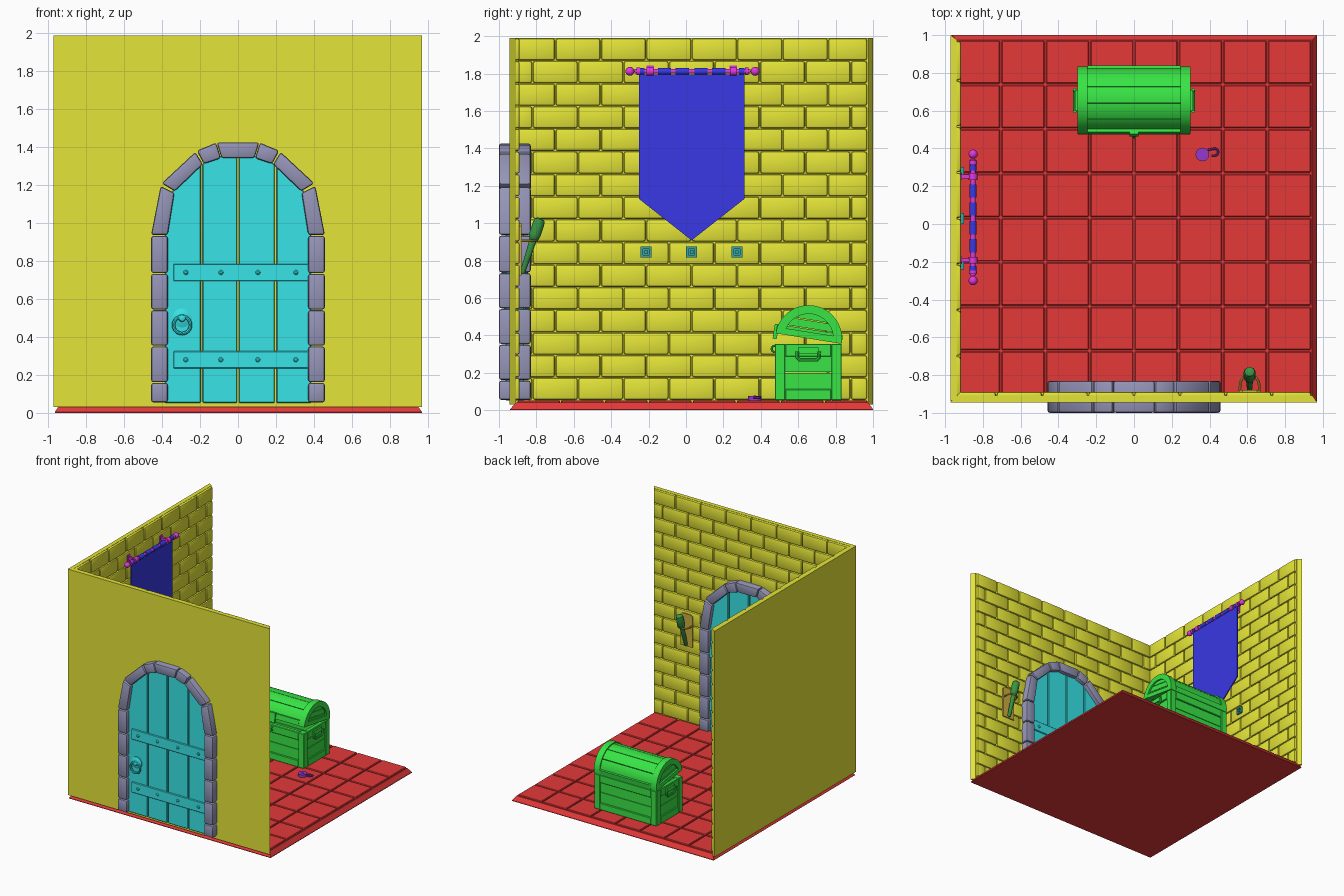
import bpy, bmesh, math
from mathutils import Matrix, Vector
from math import sin, cos, pi

if "Cube" in bpy.data.objects:
    bpy.data.objects.remove(bpy.data.objects["Cube"])

YELLOW, RED, CYAN, SLATE = (.78, .78, .04, 1), (.78, .04, .04, 1), (.04, .78, .8, 1), (.3, .3, .48, 1)
GREEN, BLUE, MAGENTA, DARK = (.04, .78, .06, 1), (.04, .04, .78, 1), (.75, .04, .75, 1), (.04, .3, .06, 1)
BROWN, TEAL, PURPLE = (.6, .42, .05, 1), (.04, .38, .36, 1), (.3, .04, .6, 1)
mats = {}


def finish(name, bm, color, bevel=0, segs=2):
    if bevel:
        bmesh.ops.bevel(bm, geom=bm.edges[:], offset=bevel, segments=segs, profile=.5, affect='EDGES')
    bmesh.ops.recalc_face_normals(bm, faces=bm.faces[:])
    me = bpy.data.meshes.new(name)
    for f in bm.faces:
        f.smooth = True
    bm.to_mesh(me)
    bm.free()
    me.set_sharp_from_angle(angle=math.radians(32))
    if color not in mats:
        mats[color] = bpy.data.materials.new("paint")
        mats[color].diffuse_color = color
    me.materials.append(mats[color])
    ob = bpy.data.objects.new(name, me)
    bpy.context.collection.objects.link(ob)
    return ob


def prism(bm, pts, a, b, axis):
    put = {'x': lambda p, d: (d, p[0], p[1]), 'y': lambda p, d: (p[0], d, p[1]), 'z': lambda p, d: (p[0], p[1], d)}[axis]
    A = [bm.verts.new(put(p, a)) for p in pts]
    B = [bm.verts.new(put(p, b)) for p in pts]
    n = len(pts)
    bm.faces.new(A)
    bm.faces.new(B[::-1])
    for i in range(n):
        bm.faces.new((A[i], B[i], B[(i + 1) % n], A[(i + 1) % n]))


def box(bm, x0, x1, y0, y1, z0, z1):
    prism(bm, [(x0, y0), (x1, y0), (x1, y1), (x0, y1)], z0, z1, 'z')


def skin(bm, rings, closed=False):
    n = len(rings[0])
    k = len(rings)
    for i in range(k if closed else k - 1):
        a, b = rings[i], rings[(i + 1) % k]
        for j in range(n):
            bm.faces.new((a[j], a[(j + 1) % n], b[(j + 1) % n], b[j]))
    if not closed:
        bm.faces.new(rings[0])
        bm.faces.new(rings[-1][::-1])


def lathe(bm, prof, at, direction, n=16):
    M = Matrix.Translation(at) @ Vector(direction).to_track_quat('Z', 'Y').to_matrix().to_4x4()
    skin(bm, [[bm.verts.new(M @ Vector((r * cos(2 * pi * j / n), r * sin(2 * pi * j / n), h))) for j in range(n)] for r, h in prof])


def tube(bm, pts, r, normal, closed=False, n=8):
    P = [Vector(p) for p in pts]
    N = Vector(normal)
    rings = []
    for i, p in enumerate(P):
        a = P[i - 1] if (i or closed) else p
        b = P[(i + 1) % len(P)] if (closed or i < len(P) - 1) else p
        s = (b - a).normalized().cross(N)
        rings.append([bm.verts.new(p + r * (cos(2 * pi * j / n) * s + sin(2 * pi * j / n) * N)) for j in range(n)])
    skin(bm, rings, closed)


def arc(cx, cy, r, a0, a1, n):
    return [(cx + r * cos(a0 + (a1 - a0) * i / n), cy + r * sin(a0 + (a1 - a0) * i / n)) for i in range(n + 1)]


# Floor slab with sloped rim, and tiles
bm = bmesh.new()
low = [(-.965, -.94), (.97, -.94), (.97, 1), (-.965, 1)]
top = [(-.94, -.91), (.943, -.91), (.943, .974), (-.94, .974)]
skin(bm, [[bm.verts.new((x, y, z)) for x, y in q] for q, z in ((low, 0), (low, .005), (top, .042))])
finish("floor_slab", bm, RED)
bm = bmesh.new()
for i in range(8):
    for j in range(8):
        x, y = -.94 + .235 * i, -.906 + .235 * j
        box(bm, x + .004, x + .231, y + .004, y + .231, .02, .053)
finish("floor_tiles", bm, RED, .005, 1)

# Two brick walls: u runs along the wall, d is the depth inwards
for name, put in (("front_wall", lambda u, d: (u, -.945 + d)), ("left_wall", lambda u, d: (-.972 + d, u + .03))):
    bm = bmesh.new()
    prism(bm, [put(*p) for p in ((-.972, 0), (.97, 0), (.945, .036), (-.94, .036))], .03, 1.99, 'z')
    finish(name, bm, YELLOW)
    bm = bmesh.new()
    for r in range(16):
        z = .053 + r * .121
        off = 0 if r % 2 else .1215
        joints = [-.94] + [k * .243 + off for k in range(-5, 5) if abs(k * .243 + off) < .9] + [.94]
        for u0, u1 in zip(joints, joints[1:]):
            q = [put(u, d) for u, d in ((u0 + .002, .01), (u1 - .002, .01), (u1 - .002, .056), (u0 + .002, .056))]
            prism(bm, q, z + .002, z + .12, 'z')
    finish(name + "_bricks", bm, YELLOW, .013, 2)

# Door frame stones: jambs and arch, mirrored
bm = bmesh.new()
levels = [.053, .16, .352, .543, .735, .935]
arch = [((.458, .938), (.408, 1.195), (.335, 1.16), (.37, .938)),
        ((.402, 1.21), (.225, 1.375), (.185, 1.31), (.333, 1.168)),
        ((.217, 1.382), (.115, 1.424), (.09, 1.342), (.18, 1.312))]
for s in (1, -1):
    for z0, z1 in zip(levels, levels[1:]):
        prism(bm, [(s * .37, z0 + .002), (s * .458, z0 + .002), (s * .458, z1 - .002), (s * .37, z1 - .002)], -1, -.83, 'y')
    for q in arch:
        prism(bm, [(s * x, z) for x, z in q], -1, -.83, 'y')
prism(bm, [(-.112, 1.426), (.112, 1.426), (.087, 1.343), (-.087, 1.343)], -1, -.83, 'y')
finish("door_frame", bm, SLATE, .013, 2)

# Door planks cut to the arch
curve = [(-.385, .95), (-.345, 1.17), (-.185, 1.315), (-.09, 1.352), (.09, 1.352), (.185, 1.315), (.345, 1.17), (.385, .95)]


def arch_z(x):
    for (a, za), (b, zb) in zip(curve, curve[1:]):
        if a <= x <= b:
            return za + (zb - za) * (x - a) / (b - a)


bm = bmesh.new()
for x0, x1 in ((-.385, -.196), (-.186, -.005), (.005, .193), (.203, .385)):
    mid = [p for p in curve if x0 + .005 < p[0] < x1 - .005]
    prism(bm, [(x1, .053), (x0, .053), (x0, arch_z(x0))] + mid + [(x1, arch_z(x1))], -.965, -.865, 'y')
finish("door_planks", bm, CYAN, .004, 1)

# Straps, rivets and ring handles on both door faces
straps, iron = bmesh.new(), bmesh.new()
for s in (-1, 1):
    face = -.915 + s * .048
    for z in (.28, .74):
        box(straps, -.34, .38, *sorted((face, face + s * .014)), z - .046, z + .046)
        for x in (-.275, -.09, .105, .305):
            lathe(iron, [(.013, 0), (.012, .004), (.006, .009)], (x, face + s * .013, z), (0, s, 0), 12)
    lathe(iron, [(.05, 0), (.05, .008), (.035, .014), (.02, .018), (.016, .03), (.005, .033)], (-.295, face, .5), (0, s, 0), 20)
    tube(iron, [(x, face + s * .022, z) for x, z in arc(-.295, .463, .045, 0, 2 * pi, 24)[:-1]], .009, (0, 1, 0), True)
finish("door_straps", straps, CYAN, .004, 1)
finish("door_handles_and_rivets", iron, CYAN)

# Torch and its bracket
bm = bmesh.new()
prism(bm, [(.555, .72), (.67, .72), (.67, .985), (.65, 1.0), (.575, 1.0), (.555, .985)], -.9, -.88, 'y')
tube(bm, [(.56, -.885, .905)] + [(x, y, .905) for x, y in arc(.612, -.85, .05, pi, 0, 12)] + [(.664, -.885, .905)], .007, (0, 0, 1))
finish("torch_bracket", bm, BROWN)
bm = bmesh.new()
lathe(bm, [(.01, 0), (.014, .01), (.02, .19), (.028, .2), (.032, .22), (.032, .285), (.026, .305), (.012, .312)],
      (.612, -.876, .73), (0, .31, .95), 14)
finish("torch", bm, DARK)

# Banner cloth with loops
X, Z = -.852, 1.812
bm = bmesh.new()
prism(bm, [(-.252, 1.795), (-.252, 1.13), (.03, .908), (.313, 1.13), (.313, 1.795)], X - .005, X + .005, 'x')
for y in (-.237, -.115, -.02, .08, .175, .298):
    w = .014 if abs(y - .03) > .25 else .035
    lathe(bm, [(.019, -w), (.019, w)], (X, y, Z), (0, 1, 0), 14)
    box(bm, X - .005, X + .005, y - w, y + w, 1.785, 1.81)
finish("banner", bm, BLUE)

# Banner pole, end knobs and wall brackets
bm = bmesh.new()
lathe(bm, [(.013, -.31), (.013, .31)], (X, .035, Z), (0, 1, 0))
for s in (-1, 1):
    ball = [(max(.002, .024 * sin(pi * i / 8)), -.024 * cos(pi * i / 8)) for i in range(9)]
    lathe(bm, ball, (X, .035 + s * .335, Z), (0, s, 0))
    lathe(bm, [(.021, -.01), (.021, .01)], (X, .035 + s * .29, Z), (0, s, 0))
    y = .03 + s * .222
    box(bm, -.93, X + .005, y - .01, y + .01, Z - .01, Z + .014)
    box(bm, -.925, -.91, y - .02, y + .02, Z - .03, Z + .03)
    lathe(bm, [(.023, -.018), (.023, .018)], (X, y, Z), (0, 1, 0))
finish("banner_pole", bm, MAGENTA)

# Square wall sockets under the banner
bm = bmesh.new()
for y in (-.213, .03, .273):
    z = .845
    box(bm, -.925, -.909, y - .02, y + .02, z - .02, z + .02)
    for s in (-1, 1):
        box(bm, -.925, -.9, *sorted((y + s * .016, y + s * .029)), z - .029, z + .029)
        box(bm, -.925, -.9, y - .017, y + .017, *sorted((z + s * .016, z + s * .029)))
    box(bm, -.925, -.9, y - .009, y + .009, z - .009, z + .009)
finish("wall_sockets", bm, TEAL)

# Chest body: posts and rails around recessed boards
x1, y0, y1, zb, zt, w = .3, .475, .832, .053, .355, .055
bm, boards = bmesh.new(), bmesh.new()
for x in (-x1, x1 - w):
    for y in (y0, y1 - w):
        box(bm, x, x + w, y, y + w, zb, zt)
for za, zc in ((zb, zb + .06), (zt - .068, zt)):
    for y in (y0, y1 - .035):
        box(bm, -x1 + w, x1 - w, y, y + .035, za, zc)
    for x in (-x1, x1 - .035):
        box(bm, x, x + .035, y0 + w, y1 - w, za, zc)
finish("chest_frame", bm, GREEN, .004, 1)
for za, zc in ((.1, .199), (.203, .3)):
    for y in (y0 + .012, y1 - .03):
        box(boards, -x1 + .04, x1 - .04, y, y + .018, za, zc)
    for x in (-x1 + .012, x1 - .03):
        box(boards, x, x + .018, y0 + .04, y1 - .04, za, zc)
box(boards, -.28, .28, y0 + .02, y1 - .02, .055, .075)
finish("chest_boards", boards, GREEN)

# Chest lid: barrel top tilted open on the back edge
cy, R = (y0 + y1) / 2, .1785
bm = bmesh.new()
for s in (-1, 1):
    prism(bm, arc(cy, zt, R, 0, pi, 24) + arc(cy, zt, .132, pi, 0, 24), s * .245, s * .3, 'x')
    for h0, h1 in ((0, .05), (.054, .096), (.1, .138)):
        a, b = math.asin(h0 / .14), math.asin(h1 / .14)
        prism(bm, arc(cy, zt, .14, a, b, 5) + arc(cy, zt, .14, pi - b, pi - a, 5), s * .265, s * .286, 'x')
    box(bm, *sorted((s * .246, s * .299)), cy - .14, cy + .14, zt, zt + .035)
    box(bm, -.245, .245, *sorted((cy + s * .14, cy + s * R)), zt, zt + .045)
for i in range(5):
    a = .25 + i * (pi - .5) / 5
    b = a + (pi - .5) / 5 - .02
    prism(bm, arc(cy, zt, .169, a, b, 5) + arc(cy, zt, .15, b, a, 5), -.246, .246, 'x')
box(bm, -.025, .025, y0 - .012, y0 + .01, zt - .03, zt + .05)
bmesh.ops.rotate(bm, verts=bm.verts[:], cent=(0, y1, zt), matrix=Matrix.Rotation(math.radians(-9), 3, 'X'))
finish("chest_lid", bm, GREEN)

# Chest side handles and front staple
bm = bmesh.new()
for s in (-1, 1):
    box(bm, *sorted((s * .298, s * .312)), cy - .055, cy + .055, .3, .336)
    path = [(cy - .058, .315), (cy - .058, .28), (cy - .045, .268), (cy + .045, .268), (cy + .058, .28), (cy + .058, .315)]
    tube(bm, [(s * .314, y, z) for y, z in path], .009, (1, 0, 0))
tube(bm, [(0, y, z) for y, z in arc(y0, .328, .017, pi / 2, 1.5 * pi, 8)], .006, (1, 0, 0))
finish("chest_handles", bm, GREEN)

# Open padlock lying on the floor
bm = bmesh.new()
prism(bm, arc(.362, .368, .036, 0, 2 * pi, 20)[:-1], .053, .076, 'z')
tube(bm, [(.39, .392, .066), (.425, .399, .066)] + [(x, y, .066) for x, y in arc(.428, .381, .018, pi / 2, -pi / 2, 8)] +
     [(.41, .363, .066)], .006, (0, 0, 1))
box(bm, .35, .374, .362, .374, .075, .079)
finish("padlock", bm, PURPLE)

for m in bpy.data.materials:
    if m.users and not m.is_grease_pencil:
        m.use_nodes = True
        m.node_tree.nodes["Principled BSDF"].inputs["Base Color"].default_value = m.diffuse_color
